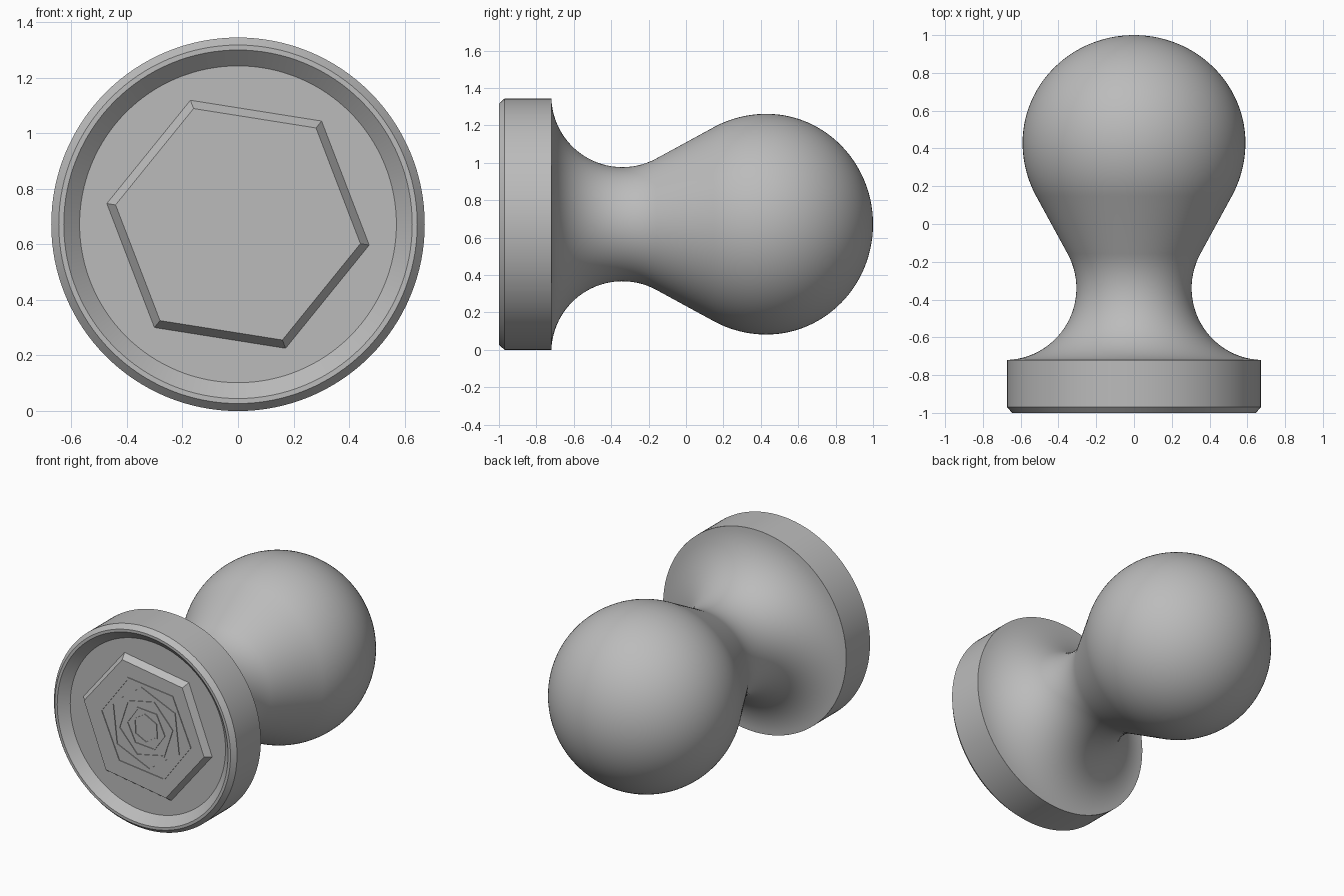
import bpy, bmesh, math
from math import cos, sin, radians, pi

cube = bpy.data.objects.get("Cube")
if cube:
    bpy.data.objects.remove(cube, do_unlink=True)

AXIS_Z = 0.672     # height of the stamp's long axis
FLOOR = -0.945     # bottom of the dished front face
PLATE = -0.985     # front of the raised hexagon

grey = bpy.data.materials.new("plain grey")
grey.use_nodes = True
colour = (0.5, 0.5, 0.5, 1)
grey.diffuse_color = colour
grey.node_tree.nodes["Principled BSDF"].inputs["Base Color"].default_value = colour


def lathe(name, profile, sides, turn=0, closed=False, centre=(0, AXIS_Z)):
    """Sweep (radius, y) points around an axis parallel to y."""
    bm = bmesh.new()
    rings = []
    for r, y in profile:
        angles = [radians(turn) + 2 * pi * i / sides for i in range(sides)]
        rings.append([bm.verts.new((centre[0] + r * cos(a), y, centre[1] + r * sin(a)))
                      for a in angles])
    pairs = list(zip(rings, rings[1:]))
    if closed:
        pairs.append((rings[-1], rings[0]))
    for a, b in pairs:
        for i in range(sides):
            j = (i + 1) % sides
            bm.faces.new((a[i], a[j], b[j], b[i]))
    bmesh.ops.remove_doubles(bm, verts=bm.verts, dist=1e-5)
    bmesh.ops.recalc_face_normals(bm, faces=bm.faces)
    mesh = bpy.data.meshes.new(name)
    bm.to_mesh(mesh)
    bm.free()
    mesh.materials.append(grey)
    obj = bpy.data.objects.new(name, mesh)
    bpy.context.collection.objects.link(obj)
    return obj


def arc(cy, cr, ry, rr, start, end, steps):
    """Elliptical arc as (radius, y) points; angles are measured from +y."""
    span = [start + (end - start) * i / steps for i in range(steps + 1)]
    return [(max(cr + rr * sin(a), 0), cy + ry * cos(a)) for a in span]


# Handle outline: hollow neck, tangent cone, then round knob
neck_y, neck_r, neck_rad = -0.34, 0.685, 0.38
knob_y, knob_rad = 0.43, 0.59
dy, dr = knob_y - neck_y, -neck_r
tangent = math.atan2(dr, dy) - math.acos((neck_rad + knob_rad) / math.hypot(dy, dr))

dish = [(0, FLOOR), (0.57, FLOOR), (0.627, -1), (0.645, -1), (0.672, -0.97)]
neck = arc(neck_y, neck_r, neck_rad, neck_rad, radians(-178), tangent, 28)
knob_front = arc(knob_y, 0, knob_rad, knob_rad, tangent + pi, pi / 2, 16)
knob_back = arc(knob_y, 0, 1 - knob_y, knob_rad, pi / 2, 0, 28)

body = lathe("stamp_body", dish + [(0.672, -0.72)] + neck + knob_front + knob_back[1:], 128)
bpy.ops.object.select_all(action="DESELECT")
body.select_set(True)
bpy.context.view_layer.objects.active = body
bpy.ops.object.shade_smooth_by_angle(angle=radians(30))

# Raised hexagon with sloping sides
lathe("hexagon_plate", [(0, FLOOR + 0.01), (0.478, FLOOR + 0.01), (0.478, FLOOR),
                        (0.446, PLATE), (0, PLATE)], 6, -9)

# Fine nested hexagon ridges, each twisted inside the last
ridges = [(0.335, -6.5), (0.27, 36.4), (0.205, 12), (0.143, -4.3), (0.097, 33)]
for n, (r, turn) in enumerate(ridges, 1):
    inner, front, back = r - 0.012, PLATE - 0.005, PLATE + 0.005
    lathe(f"hexagon_ridge_{n}", [(r, back), (r, front), (inner, front), (inner, back)],
          6, turn, closed=True, centre=(0.013, AXIS_Z + 0.004))
